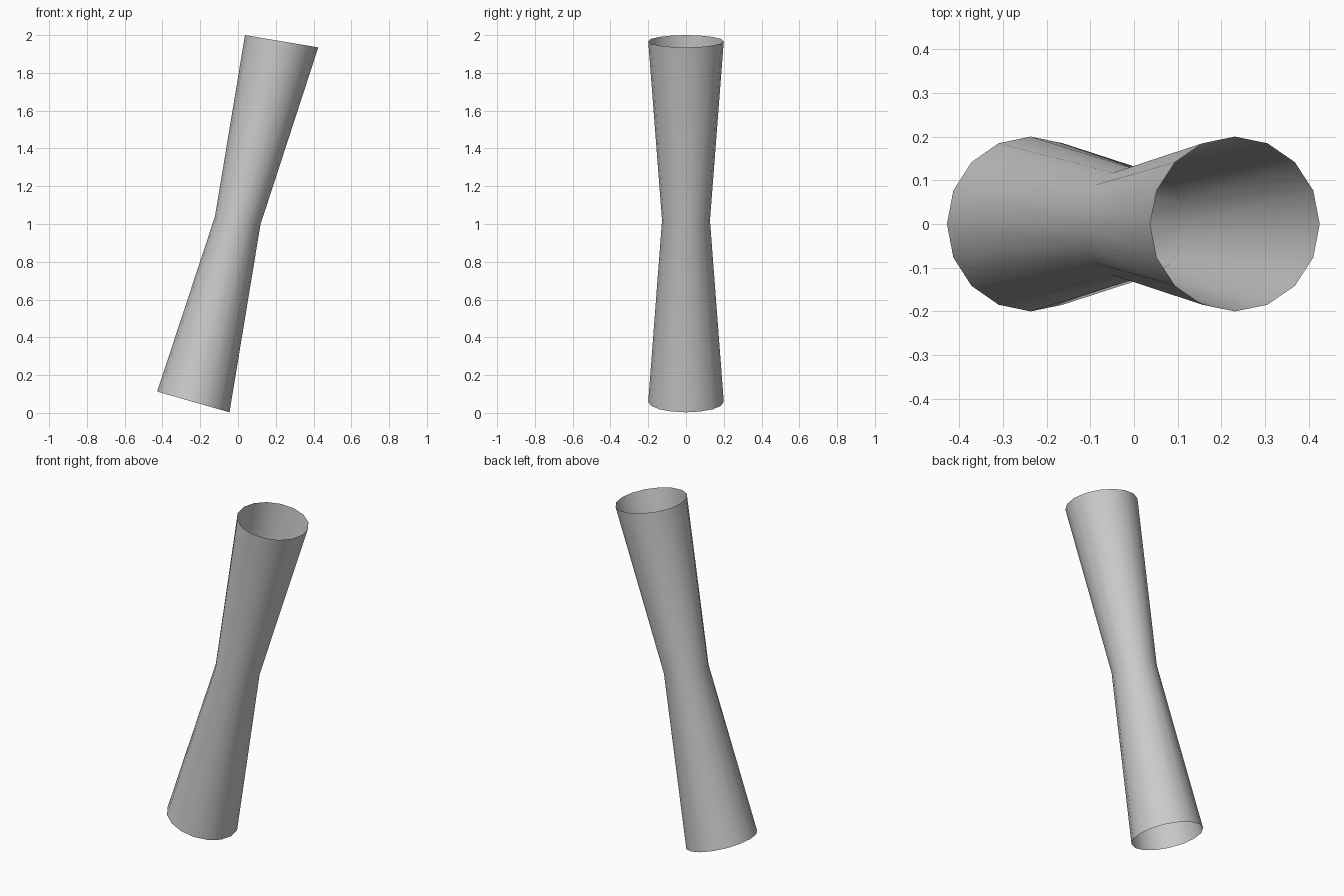
import bpy, bmesh, math

if "Cube" in bpy.data.objects:
    bpy.data.objects.remove(bpy.data.objects["Cube"])

SIDES = 16
# Each ring: left rim point (x, z), right rim point (x, z), half depth in y
RINGS = [
    ((-0.428, 0.113), (-0.045, 0.003), 0.20),
    ((-0.122, 1.040), (0.119, 0.997), 0.127),
    ((0.037, 2.000), (0.425, 1.935), 0.20),
]


def add_ring(bm, left, right, depth):
    """Tilted ring of vertices spanning two rim points."""
    cx, cz = (left[0] + right[0]) / 2, (left[1] + right[1]) / 2
    hx, hz = (right[0] - left[0]) / 2, (right[1] - left[1]) / 2
    ring = []
    for i in range(SIDES):
        a = 2 * math.pi * i / SIDES
        c, s = math.cos(a), math.sin(a)
        ring.append(bm.verts.new((cx + hx * c, depth * s, cz + hz * c)))
    return ring


# Open, leaning tube pinched at the waist
bm = bmesh.new()
rings = [add_ring(bm, *r) for r in RINGS]
for low, high in zip(rings, rings[1:]):
    for i in range(SIDES):
        j = (i + 1) % SIDES
        bm.faces.new((low[i], low[j], high[j], high[i])).smooth = True

mesh = bpy.data.meshes.new("pinched_tube")
bm.to_mesh(mesh)
bm.free()
tube = bpy.data.objects.new("pinched_tube", mesh)
bpy.context.collection.objects.link(tube)
